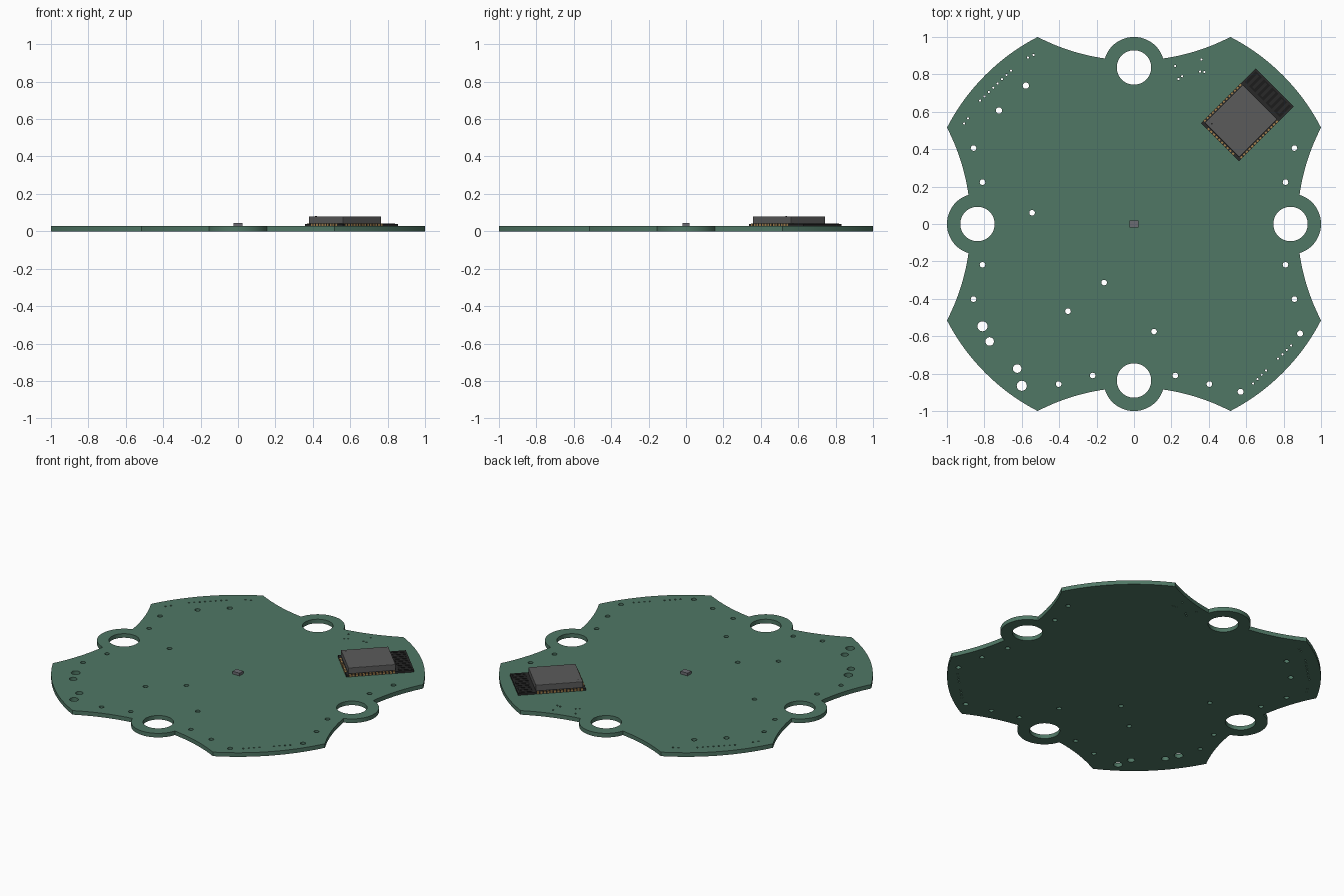
import bpy, bmesh
from math import sin, cos, pi, atan2, sqrt, hypot, radians
from mathutils import Matrix, Vector

if "Cube" in bpy.data.objects:
    bpy.data.objects.remove(bpy.data.objects["Cube"])

T = 0.027  # board thickness


def material(name, rgb):
    m = bpy.data.materials.new(name)
    m.diffuse_color = (*rgb, 1)
    m.use_nodes = True
    m.node_tree.nodes["Principled BSDF"].inputs["Base Color"].default_value = m.diffuse_color
    return m


GREEN = material("board_green", (0.08, 0.185, 0.13))
BLACK = material("module_black", (0.022, 0.022, 0.022))
TRACE = material("trace_black", (0.012, 0.012, 0.012))
METAL = material("shield_grey", (0.105, 0.105, 0.105))
GOLD = material("pad_gold", (0.36, 0.21, 0.07))
CHIP = material("chip_grey", (0.15, 0.15, 0.17))


def arc(cx, cy, r, a0, a1, n):
    return [(cx + r * cos(a0 + (a1 - a0) * i / n), cy + r * sin(a0 + (a1 - a0) * i / n))
            for i in range(n + 1)]


def boxes(name, items, mat, matrix=Matrix()):
    """One object made of boxes given as (x0, x1, y0, y1, z0, z1)."""
    bm = bmesh.new()
    for x0, x1, y0, y1, z0, z1 in items:
        m = (Matrix.Translation(((x0 + x1) / 2, (y0 + y1) / 2, (z0 + z1) / 2))
             @ Matrix.Diagonal((x1 - x0, y1 - y0, z1 - z0, 1)))
        bmesh.ops.create_cube(bm, size=1, matrix=m)
    me = bpy.data.meshes.new(name)
    bm.to_mesh(me)
    bm.free()
    ob = bpy.data.objects.new(name, me)
    ob.matrix_world = matrix
    me.materials.append(mat)
    bpy.context.collection.objects.link(ob)
    return ob


# Board outline: one side (scoop, mounting ear, scoop, rounded corner) turned four times
EAR, EAR_R, SCOOP, CORNER = 0.837, 0.163, 1.99, 0.515
scoop_r = hypot(CORNER, SCOOP - 1)
D = SCOOP - EAR
a = (EAR_R ** 2 - scoop_r ** 2 + D ** 2) / (2 * D)
h = sqrt(EAR_R ** 2 - a ** 2)
s0, s1 = atan2(1 - SCOOP, CORNER), atan2(EAR + a - SCOOP, h)
e0 = atan2(a, h)
c0 = atan2(1, -CORNER)
side = (arc(0, SCOOP, scoop_r, s0, s1, 12)[:-1] + arc(0, EAR, EAR_R, e0, pi - e0, 32)[:-1]
        + arc(0, SCOOP, scoop_r, -pi - s1, -pi - s0, 12)[:-1]
        + arc(0, 0, hypot(CORNER, 1), c0, atan2(CORNER, -1), 24)[:-1])
outline = []
for k in range(4):
    R = Matrix.Rotation(k * pi / 2, 2)
    outline += [tuple(R @ Vector(p)) for p in side]

# Holes as (x, y, radius)
holes = [(EAR * cos(k * pi / 2), EAR * sin(k * pi / 2), 0.092) for k in range(4)]
for s in (1, -1):
    holes += [(s * 0.858, 0.406, 0.015), (s * 0.81, 0.224, 0.015), (s * 0.81, -0.218, 0.015),
              (s * 0.858, -0.402, 0.015), (s * 0.403, -0.856, 0.015), (s * 0.221, -0.81, 0.015)]
holes += [(-0.545, 0.06, 0.015), (-0.16, -0.313, 0.015), (-0.353, -0.466, 0.015),
          (0.107, -0.575, 0.015), (-0.722, 0.607, 0.017), (-0.578, 0.74, 0.017),
          (-0.81, -0.547, 0.027), (-0.772, -0.628, 0.023), (-0.625, -0.773, 0.023),
          (-0.6, -0.865, 0.027), (0.888, -0.586, 0.016), (0.57, -0.897, 0.016)]


def row(x0, y0, x1, y1, n, r=0.006):
    return [(x0 + (x1 - x0) * i / (n - 1), y0 + (y1 - y0) * i / (n - 1), r) for i in range(n)]


holes += row(-0.823, 0.66, -0.658, 0.82, 8)
holes += row(-0.908, 0.537, -0.888, 0.565, 2) + row(-0.567, 0.89, -0.537, 0.904, 2)
holes += row(0.637, -0.853, 0.706, -0.783, 4) + row(0.77, -0.72, 0.84, -0.65, 4)
holes += [(x, y, 0.006) for x, y in ((0.22, 0.845), (0.238, 0.775), (0.257, 0.79),
                                     (0.36, 0.88), (0.353, 0.815), (0.376, 0.813))]

# Circuit board: filled flat curve with holes, turned into a mesh
cu = bpy.data.curves.new("circuit_board", 'CURVE')
cu.dimensions = '2D'
cu.fill_mode = 'BOTH'
cu.extrude = T / 2
for pts in [outline] + [arc(x, y, r, 0, 2 * pi, 48 if r > 0.05 else 20 if r > 0.01 else 8)[:-1]
                        for x, y, r in holes]:
    sp = cu.splines.new('POLY')
    sp.points.add(len(pts) - 1)
    for p, (x, y) in zip(sp.points, pts):
        p.co = (x, y, 0, 1)
    sp.use_cyclic_u = True
board = bpy.data.objects.new("circuit_board", cu)
bpy.context.collection.objects.link(board)
bpy.context.view_layer.objects.active = board
board.select_set(True)
bpy.ops.object.convert(target='MESH')
board = bpy.context.object
bm = bmesh.new()
bm.from_mesh(board.data)
bmesh.ops.remove_doubles(bm, verts=bm.verts, dist=0.0002)
bmesh.ops.translate(bm, verts=bm.verts, vec=(0, 0, T / 2))
bmesh.ops.recalc_face_normals(bm, faces=bm.faces)
bm.to_mesh(board.data)
bm.free()
board.data.materials.clear()
board.data.materials.append(GREEN)
bpy.ops.object.shade_smooth_by_angle(angle=radians(30))

# Small sensor chip in the middle
boxes("center_chip", [(-0.025, 0.025, -0.02, 0.02, T, 0.045)], CHIP)

# Radio module, turned 45 degrees; local x runs toward the antenna end
M = Matrix.Translation((0.606, 0.584, 0)) @ Matrix.Rotation(pi / 4, 4, 'Z')
L, W, Z = 0.207, 0.144, 0.04
boxes("module_base", [(-L, L, -W, W, T, Z)], BLACK, M)
shield = boxes("module_shield", [(-0.192, 0.097, -0.13, 0.13, Z, 0.08)], METAL, M)
bev = shield.modifiers.new("soft_edge", 'BEVEL')
bev.width, bev.segments = 0.003, 2

# Solder pads along both long edges and the inner end
pads = []
for i in range(14):
    u = -0.183 + i * 0.0206
    for s in (1, -1):
        v = sorted((s * (W - 0.011), s * (W + 0.001)))
        pads.append((u - 0.006, u + 0.006, v[0], v[1], T, Z + 0.001))
for i in range(10):
    v = (i - 4.5) * 0.0206
    pads.append((-L - 0.001, -L + 0.011, v - 0.006, v + 0.006, T, Z + 0.001))
boxes("module_pads", pads, GOLD, M)

# Meandering antenna trace
trace, t, n = [], 0.008, 9
vs = [-0.125 + i * 0.25 / (n - 1) for i in range(n)]
for i, v in enumerate(vs):
    trace.append((0.115, 0.198, v - t, v + t, Z, Z + 0.002))
    if i < n - 1:
        u = 0.19 if i % 2 else 0.115
        trace.append((u, u + t, v + t, vs[i + 1] - t, Z, Z + 0.002))
boxes("antenna_trace", trace, TRACE, M)

# Orientation dot on the shield
bm = bmesh.new()
bmesh.ops.create_cone(bm, cap_ends=True, segments=16, radius1=0.005, radius2=0.005, depth=0.002,
                      matrix=Matrix.Translation((-0.168, 0.1, 0.08)))
me = bpy.data.meshes.new("shield_dot")
bm.to_mesh(me)
bm.free()
me.materials.append(BLACK)
dot = bpy.data.objects.new("shield_dot", me)
dot.matrix_world = M
bpy.context.collection.objects.link(dot)
